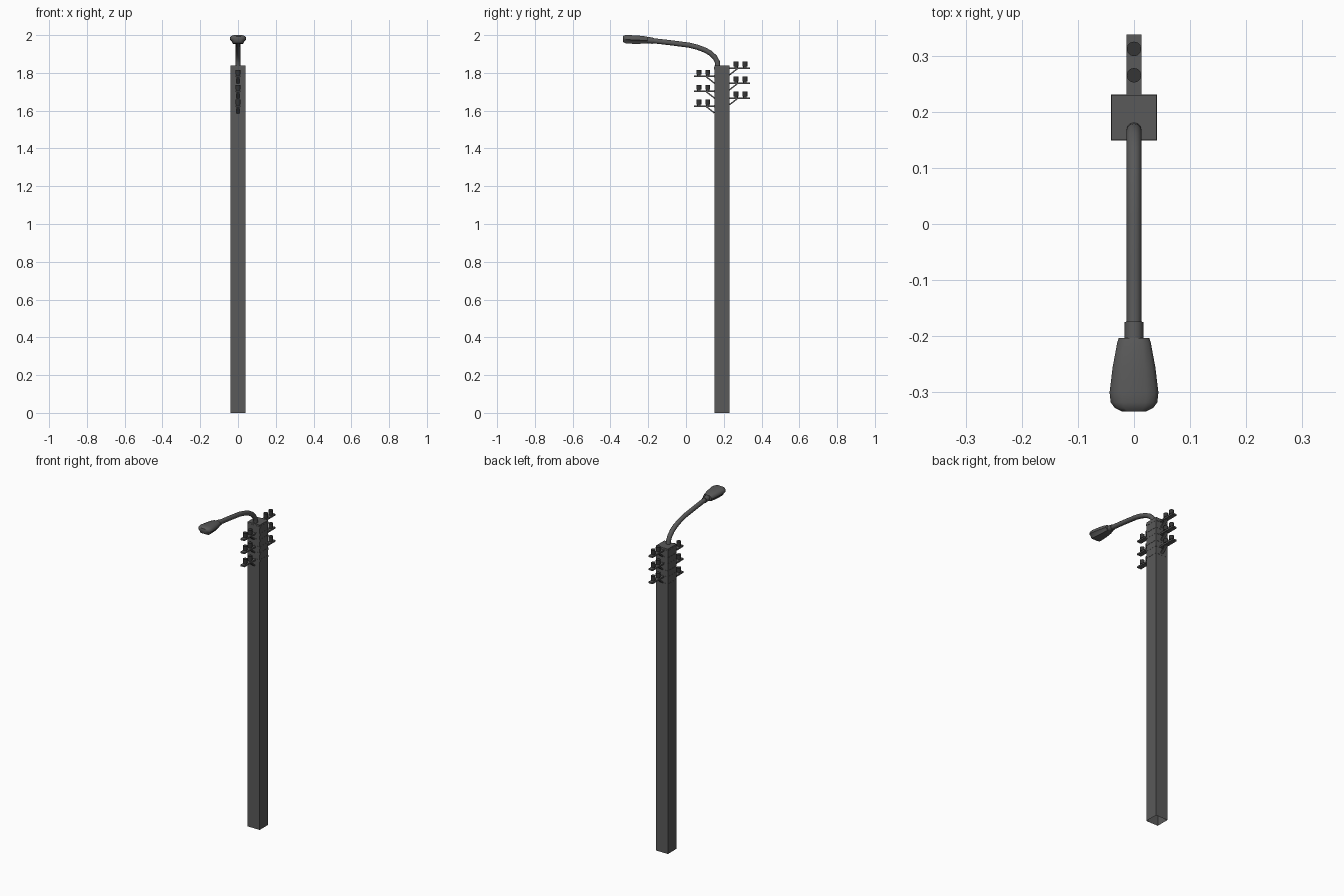
import bpy, bmesh, math
from mathutils import Vector

if "Cube" in bpy.data.objects:
    bpy.data.objects.remove(bpy.data.objects["Cube"])

PY = 0.19      # pole centre in y
HALF = 0.04    # pole half width


def mat(name, v):
    m = bpy.data.materials.new(name)
    m.diffuse_color = (v, v, v, 1)
    m.use_nodes = True
    m.node_tree.nodes["Principled BSDF"].inputs["Base Color"].default_value = m.diffuse_color
    return m


GREY = mat("pole grey", 0.10)
DARK = mat("insulator dark grey", 0.035)


def finish(bm, name, material, smooth=False):
    bmesh.ops.recalc_face_normals(bm, faces=bm.faces)
    me = bpy.data.meshes.new(name)
    bm.to_mesh(me)
    bm.free()
    ob = bpy.data.objects.new(name, me)
    bpy.context.collection.objects.link(ob)
    me.materials.append(material)
    if smooth:
        bpy.ops.object.select_all(action='DESELECT')
        ob.select_set(True)
        bpy.context.view_layer.objects.active = ob
        bpy.ops.object.shade_smooth_by_angle(angle=math.radians(40))
    return ob


def box(name, lo, hi, material, open_bottom=False):
    bm = bmesh.new()
    bmesh.ops.create_cube(bm, size=1)
    for v in bm.verts:
        v.co = Vector([(a + b) / 2 + c * (b - a) for a, b, c in zip(lo, hi, v.co)])
    if open_bottom:
        bm.normal_update()
        bmesh.ops.delete(bm, geom=[f for f in bm.faces if f.normal.z < -0.9], context='FACES_ONLY')
        me_faces = bm.faces[:]
    return finish(bm, name, material)


def loft(name, rings, material, smooth=True):
    bm = bmesh.new()
    rows = [[bm.verts.new(p) for p in r] for r in rings]
    n = len(rows[0])
    for a, b in zip(rows, rows[1:]):
        for i in range(n):
            bm.faces.new((a[i], a[(i + 1) % n], b[(i + 1) % n], b[i]))
    bm.faces.new(rows[0])
    bm.faces.new(rows[-1])
    return finish(bm, name, material, smooth)


def circle(c, r, n, u, v):
    return [c + r * (math.cos(math.tau * i / n) * u + math.sin(math.tau * i / n) * v) for i in range(n)]


X, Y, Z = Vector((1, 0, 0)), Vector((0, 1, 0)), Vector((0, 0, 1))

# Square pole
box("pole", (-HALF, PY - HALF, 0), (HALF, PY + HALF, 1.84), GREY, open_bottom=True)

# Crossarms with braces, bands and paired insulators, staggered on both sides
for side, top in ((1, 1.825), (-1, 1.782)):
    for k in range(3):
        z = top - 0.079 * k
        tag = f"{'back' if side > 0 else 'front'}_{k + 1}"
        ys = sorted((PY + side * (HALF - 0.002), PY + side * 0.148))
        box("crossarm_" + tag, (-0.0135, ys[0], z - 0.005), (0.0135, ys[1], z + 0.004), GREY)
        e = HALF + 0.001
        box("band_" + tag, (-e, PY - e, z - 0.006), (e, PY + e, z + 0.006), GREY)
        # diagonal brace: thin strip
        t = 0.0035
        a = Vector((0, PY + side * HALF, z - 0.036))
        b = Vector((0, PY + side * 0.082, z - 0.003))
        nrm = (b - a).cross(X).normalized() * t
        loft("brace_" + tag, [[c + s * 0.008 * X + q * nrm for s, q in
                               ((-1, -1), (1, -1), (1, 1), (-1, 1))] for c in (a, b)], GREY, False)
        for j, d in enumerate((0.075, 0.122)):
            c = Vector((0, PY + side * d, z))
            prof = [(0.003, 0.009), (0.009, 0.009), (0.009, 0.013), (0.034, 0.013)]
            loft(f"insulator_{tag}_{j + 1}", [circle(c + h * Z, r, 12, X, Y) for h, r in prof], DARK)

# Curved lamp arm
pts = [Vector((0, y, z)) for y, z in ((0.168, 1.83), (0.166, 1.858), (0.153, 1.882), (0.13, 1.904),
                                      (0.10, 1.921), (0.06, 1.936), (0.015, 1.947),
                                      (-0.085, 1.960), (-0.19, 1.972))]
rings = []
for i, p in enumerate(pts):
    d = (pts[min(i + 1, len(pts) - 1)] - pts[max(i - 1, 0)]).normalized()
    rings.append(circle(p, 0.0135, 12, X, d.cross(X)))
loft("lamp_arm", rings, GREY)

# Lamp collar
d = Vector((0, -1, 0.1)).normalized()
loft("lamp_collar", [circle(Vector((0, y, 1.972 + 0.1 * (-0.19 - y))), 0.0168, 12, X, d.cross(X))
                     for y in (-0.175, -0.208)], GREY)

# Lamp head: y, half width, height above and below the axis
sections = ((-0.203, 0.027, 0.017, 0.016), (-0.212, 0.030, 0.019, 0.019), (-0.255, 0.038, 0.021, 0.023),
            (-0.300, 0.0435, 0.0205, 0.025), (-0.318, 0.0415, 0.020, 0.025),
            (-0.328, 0.034, 0.017, 0.021), (-0.334, 0.022, 0.012, 0.015))
shape = ((1, -0.15), (1, 0.3), (0.85, 0.75), (0.5, 1), (-0.5, 1), (-0.85, 0.75), (-1, 0.3), (-1, -0.15),
         (-0.78, -0.45), (-0.62, -1), (0.62, -1), (0.78, -0.45))
loft("lamp_head", [[Vector((w * sx, y, 1.9735 + 0.06 * (-0.2 - y) + (up if sz > 0 else dn) * sz))
                    for sx, sz in shape] for y, w, up, dn in sections], GREY)
